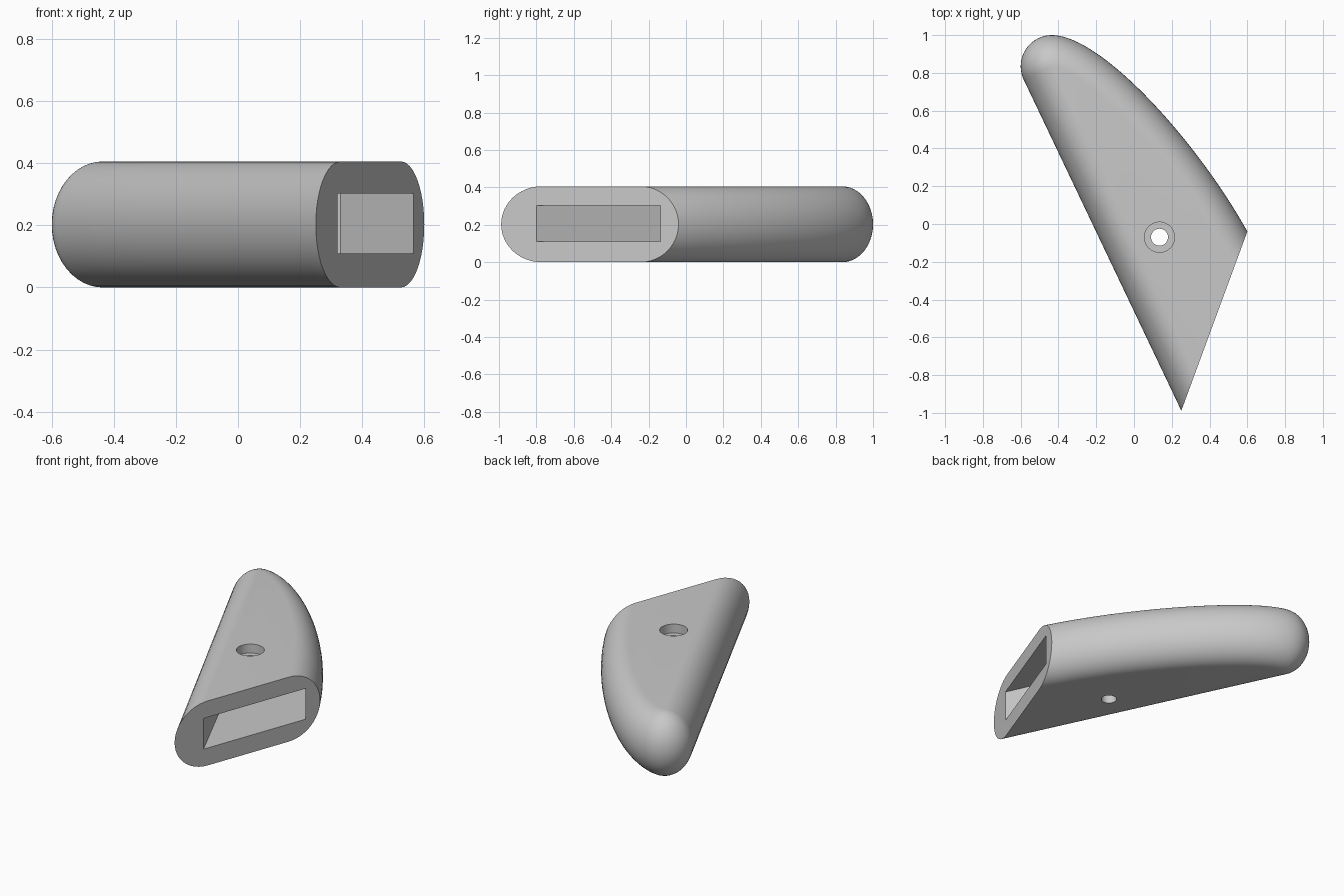
import bpy, bmesh
from math import sin, cos, pi, radians
from mathutils import Vector

if "Cube" in bpy.data.objects:
    bpy.data.objects.remove(bpy.data.objects["Cube"])

HALF = 0.203        # half thickness
ROUND = 0.165       # plan width of the rounded rim
STEPS = 24          # rim segments from bottom to top

grey = bpy.data.materials.new("plain_grey")
grey.use_nodes = True
grey.diffuse_color = (0.58, 0.58, 0.58, 1)
grey.node_tree.nodes["Principled BSDF"].inputs["Base Color"].default_value = (0.58, 0.58, 0.58, 1)


def finish(name, bm):
    bmesh.ops.recalc_face_normals(bm, faces=bm.faces)
    mesh = bpy.data.meshes.new(name)
    bm.to_mesh(mesh)
    bm.free()
    mesh.materials.append(grey)
    obj = bpy.data.objects.new(name, mesh)
    bpy.context.collection.objects.link(obj)
    return obj


def prism(name, points, bottom, top):
    bm = bmesh.new()
    low = [bm.verts.new((x, y, bottom)) for x, y in points]
    high = [bm.verts.new((x, y, top)) for x, y in points]
    bm.faces.new(low)
    bm.faces.new(high)
    n = len(points)
    for i in range(n):
        j = (i + 1) % n
        bm.faces.new((low[i], low[j], high[j], high[i]))
    return finish(name, bm)


def circle(centre, radius, sides=48):
    return [(centre[0] + radius * cos(2 * pi * i / sides),
             centre[1] + radius * sin(2 * pi * i / sides)) for i in range(sides)]


# Plan outline as (inner point, outward normal): straight side, round tip, curved side
tip = Vector((-0.435, 0.835))
side_dir = Vector((0.43, -0.903)).normalized()
side_normal = Vector((side_dir.y, -side_dir.x))
outline = [(tip + side_dir * d, side_normal) for d in (2.6, 1.8, 1.2, 0.6)]
for i in range(19):
    a = radians(205.5 + (90 - 205.5) * i / 18)
    outline.append((tip, Vector((cos(a), sin(a)))))

p0, p1, p2, p3 = [Vector(p) for p in ((-0.435, 1.0), (-0.17, 1.0), (0.34, 0.43), (0.6, -0.04))]
for i in range(1, 41):
    t = i / 40
    s = 1 - t
    point = p0 * s**3 + p1 * 3 * s * s * t + p2 * 3 * s * t * t + p3 * t**3
    tangent = ((p1 - p0) * s * s + (p2 - p1) * 2 * s * t + (p3 - p2) * t * t).normalized()
    normal = Vector((-tangent.y, tangent.x))
    outline.append((point - normal * ROUND, normal))
outline.append((outline[-1][0] + tangent * 0.5, normal))

# Body: elliptical rim swept round the outline, with flat top and bottom
bm = bmesh.new()
columns = []
for inner, normal in outline:
    column = []
    for k in range(STEPS + 1):
        a = -pi / 2 + pi * k / STEPS
        p = inner + normal * ROUND * cos(a)
        column.append(bm.verts.new((p.x, p.y, HALF + HALF * sin(a))))
    columns.append(column)
for left, right in zip(columns, columns[1:]):
    for k in range(STEPS):
        bm.faces.new((left[k], right[k], right[k + 1], left[k + 1]))
bm.faces.new([c[0] for c in columns])
bm.faces.new([c[-1] for c in columns])
bmesh.ops.remove_doubles(bm, verts=bm.verts, dist=0.0001)

# Slanted flat end
corner_a, corner_b = Vector((0.25, -0.99, 0)), Vector((0.6, -0.04, 0))
along = corner_b - corner_a
bmesh.ops.bisect_plane(bm, geom=bm.verts[:] + bm.edges[:] + bm.faces[:], dist=0.00001,
                       plane_co=corner_a, plane_no=(along.y, -along.x, 0), clear_outer=True)
bmesh.ops.holes_fill(bm, edges=[e for e in bm.edges if e.is_boundary], sides=0)
body = finish("handle_body", bm)

# Socket in the flat end, and a stepped bolt hole
mouth_a, mouth_b = corner_a + along * 0.2, corner_a + along * 0.9
out = Vector((along.y, -along.x, 0)).normalized() * 0.05
socket = [(mouth_a + out).xy, (mouth_b + out).xy, mouth_b.xy, (0.33, 0.2), (-0.14, 0.2), mouth_a.xy]
hole = (0.135, -0.07)
cutters = [prism("socket_cutter", socket, 0.11, 0.303),
           prism("bolt_cutter", circle(hole, 0.045), -0.1, 0.6),
           prism("bolt_head_cutter", circle(hole, 0.08), 0.35, 0.6)]

bpy.context.view_layer.objects.active = body
body.select_set(True)
for cutter in cutters:
    cutter.hide_render = True
    mod = body.modifiers.new("cut", "BOOLEAN")
    mod.operation = "DIFFERENCE"
    mod.solver = "EXACT"
    mod.object = cutter
    bpy.ops.object.modifier_apply(modifier=mod.name)
    bpy.data.objects.remove(cutter)

bpy.ops.object.shade_smooth_by_angle(angle=radians(35))
